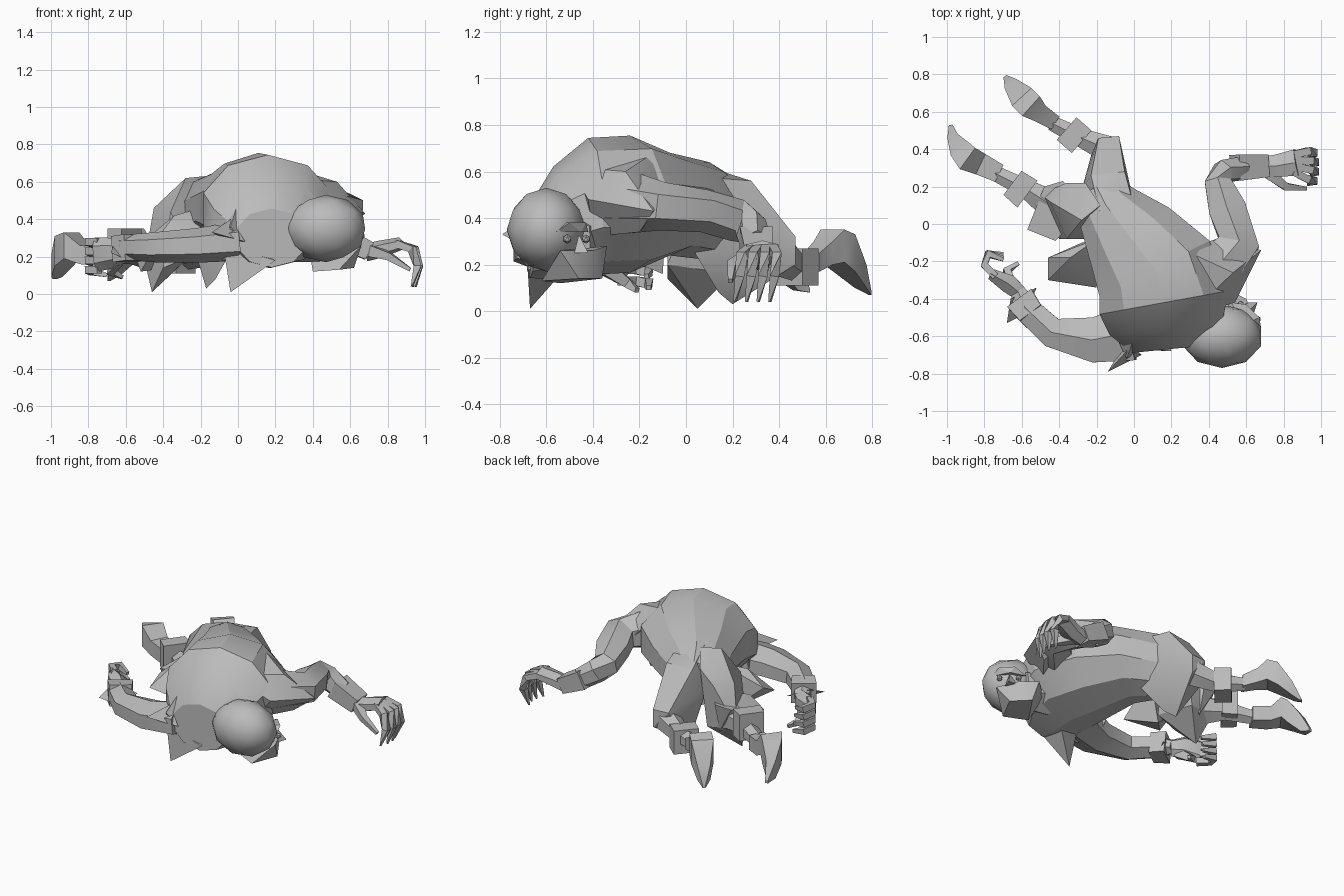
import bpy
import bmesh
import math
from mathutils import Vector

if "Cube" in bpy.data.objects:
    bpy.data.objects.remove(bpy.data.objects["Cube"], do_unlink=True)

stone = bpy.data.materials.new("plain_grey")
stone.use_nodes = True
grey = (0.5, 0.5, 0.5, 1)
stone.diffuse_color = grey
stone.node_tree.nodes["Principled BSDF"].inputs["Base Color"].default_value = grey

UNIT = 0.01  # coordinates below are in hundredths


def finish(name, mesh_builder, angle=28):
    """Turn a bmesh into a shaded object with the shared material."""
    bmesh.ops.recalc_face_normals(mesh_builder, faces=mesh_builder.faces)
    mesh = bpy.data.meshes.new(name)
    mesh_builder.to_mesh(mesh)
    mesh_builder.free()
    mesh.materials.append(stone)
    part = bpy.data.objects.new(name, mesh)
    bpy.context.collection.objects.link(part)
    bpy.ops.object.select_all(action="DESELECT")
    part.select_set(True)
    bpy.context.view_layer.objects.active = part
    bpy.ops.object.shade_smooth_by_angle(angle=math.radians(angle))
    return part


def hull(name, *points):
    """Faceted solid wrapped around a few corner points."""
    builder = bmesh.new()
    for point in points:
        builder.verts.new(Vector(point) * UNIT)
    result = bmesh.ops.convex_hull(builder, input=builder.verts)
    loose = [v for v in result["geom_interior"] if isinstance(v, bmesh.types.BMVert)]
    bmesh.ops.delete(builder, geom=loose, context="VERTS")
    return finish(name, builder)


def loft(name, *stations, sides=6, upright=False):
    """Skin rings along a path; each station is x, y, z, half width, half height."""
    builder = bmesh.new()
    centres = [Vector(s[:3]) * UNIT for s in stations]
    grow = UNIT / math.cos(math.pi / sides)
    rings = []
    for i, station in enumerate(stations):
        ahead = centres[min(i + 1, len(centres) - 1)]
        behind = centres[max(i - 1, 0)]
        tangent = ahead - behind
        if upright:
            tangent.z = 0
        tangent.normalize()
        side = tangent.cross(Vector((0, 0, 1))).normalized()
        up = side.cross(tangent)
        wide, tall = station[3] * grow, station[4] * grow
        ring = []
        for k in range(sides):
            turn = 2 * math.pi * (k + 0.5) / sides
            offset = side * wide * math.cos(turn) + up * tall * math.sin(turn)
            ring.append(builder.verts.new(centres[i] + offset))
        rings.append(ring)
    for first, second in zip(rings, rings[1:]):
        for k in range(sides):
            n = (k + 1) % sides
            builder.faces.new((first[k], first[n], second[n], second[k]))
    builder.faces.new(rings[0])
    builder.faces.new(rings[-1])
    return finish(name, builder)


def ball(name, centre, radii, detail=2):
    """Stretched low-poly sphere."""
    builder = bmesh.new()
    bmesh.ops.create_icosphere(builder, subdivisions=detail, radius=1)
    for v in builder.verts:
        v.co = Vector([(c + r * p) * UNIT for c, r, p in zip(centre, radii, v.co)])
    return finish(name, builder, 40)


# Hunched torso, from pelvis to collar
loft("torso",
     (-20, 20, 42, 12, 15), (-15, 10, 43, 17, 20), (-2, -7, 46, 26, 21),
     (11, -24, 46, 33, 28), (16, -42, 45, 35, 28), (17, -57, 38, 30, 23),
     (18, -67, 30, 19, 15), sides=10, upright=True)

# Shoulder cowl and hanging cloth points
hull("left_shoulder_cowl", (54, -42, 48), (53, -26, 60), (27, -14, 68), (44, -8, 48),
     (68, -14, 43), (28, -50, 62), (56, -20, 34), (40, -40, 32))
hull("right_shoulder_cowl", (-4, -72, 36), (-18, -42, 40), (4, -50, 62), (-8, -64, 18),
     (10, -64, 20), (-14, -48, 22))
hull("front_cloth_point", (-4, -67, 1), (-8, -66, 26), (20, -68, 18), (16, -52, 18), (0, -52, 28))
hull("collar_point", (-14, -79, 33), (-4, -68, 40), (4, -70, 28), (-4, -62, 28))
hull("right_side_cloth", (-46, -18, 32), (-46, -30, 26), (-34, -18, 42), (-20, -34, 26),
     (-20, -8, 46), (-28, -10, 16))

# Head with cap, jaw and facial features
ball("head", (47, -60, 35), (22, 17, 18))
hull("jaw", (66, -54, 26), (60, -40, 26), (48, -34, 28), (62, -46, 14), (52, -36, 14),
     (40, -54, 12), (54, -62, 13), (38, -42, 24))
hull("nose", (62, -46, 33), (66, -42, 25), (64, -48, 25), (58, -42, 25))
hull("brow", (68, -56, 34), (67, -50, 38), (60, -43, 38), (52, -42, 34), (62, -45, 34), (58, -54, 38))
for label, spot in (("left", (66, -51, 31)), ("right", (57, -43, 31))):
    ball(label + "_eye", spot, (2, 2, 2), 1)
loft("neck", (30, -48, 32, 13, 13), (48, -52, 30, 11, 11))

# Left arm, bent back with the hand resting on its fingertips
loft("left_upper_arm", (42, -26, 47, 13, 12), (56, -10, 45, 11, 9),
     (50, 8, 43, 10, 8), (45, 22, 39, 7, 8), (48, 28, 36, 6, 7), (58, 30, 29, 6, 6), sides=6)
loft("left_forearm", (54, 30, 31, 7, 6), (70, 31, 23, 6, 5), sides=4)
loft("left_palm", (68, 31, 22, 5, 4), (76, 31, 24, 6, 4), (87, 33, 27, 7, 3), sides=6)
for k in range(4):
    y = 23 + 5 * k
    bow = 2 * math.sin(k)
    loft("left_finger", (85, 28 + 3 * k, 27, 2, 2), (93 + bow, y + 1, 24, 2, 2),
         (96 + bow / 2, y, 15, 2, 2), (93 + bow, y - 2, 4, 0.5, 0.5), sides=4)
loft("left_thumb", (72, 27, 23, 3, 3), (81, 20, 20, 2, 2), (92, 19, 13, 1, 1), sides=4)

# Right arm, swept forward around the body
loft("right_upper_arm", (-2, -58, 28, 15, 9), (-22, -62, 26, 12, 8),
     (-44, -58, 25, 8, 7), (-58, -45, 25, 7, 6), (-62, -36, 23, 4, 4), sides=6)
loft("right_cuff", (-55, -48, 25, 7, 7), (-61, -40, 24, 8, 7), sides=4)
hull("right_cuff_point", (-68, -53, 22), (-66, -40, 28), (-58, -48, 18), (-52, -34, 22))
loft("right_palm", (-61, -37, 22, 4, 5), (-67, -32, 22, 5, 7), (-76, -27, 21, 3, 8), sides=6)
for k in range(4):
    z = 13 + 5 * k
    loft("right_finger", (-74, -28, z, 2, 2), (-80, -22, z, 2, 2), (-78, -16, z - 1, 2, 2),
         (-70, -16 - k, z - 3, 1, 1), sides=4)
loft("right_thumb", (-64, -34, 18, 2, 3), (-68, -25, 12, 2, 2), (-62, -21, 9, 1, 1), sides=4)

# Thighs folded under the hips, knees on the ground
hull("left_thigh", (2, 2, 58), (-18, 6, 63), (-5, 28, 56), (-23, 26, 55), (-8, 47, 32),
     (-19, 46, 32), (-8, 47, 20), (-22, 40, 20), (-17, 20, 3), (-12, 14, 8),
     (-2, 16, 26), (-1, 2, 28), (-28, 18, 40))
hull("right_thigh", (-18, 10, 63), (-28, 2, 62), (-36, -8, 44), (-45, 12, 46), (-36, 22, 46),
     (-26, 22, 55), (-46, 5, 1), (-50, 16, 18), (-30, 20, 16), (-26, -8, 20), (-40, -8, 14))
hull("right_knee_cloth", (-48, 20, 32), (-38, 23, 34), (-26, 8, 36), (-42, -9, 30),
     (-57, -3, 26), (-52, 0, 12), (-38, 18, 14))

# Lower legs: shin, square cuff and pointed foot
loft("left_shin", (-14, 40, 24, 7, 8), (-28, 46, 20, 5, 6), (-44, 54, 21, 4, 4))
loft("left_cuff", (-28, 44, 19, 8, 8), (-36, 51, 19, 8, 8), sides=4)
loft("left_foot", (-42, 54, 21, 4, 4), (-50, 59, 25, 5, 5), (-55, 63, 28, 7, 7),
     (-60, 68, 25, 7, 8), (-66, 75, 15, 4, 5), (-69, 79, 8, 1, 1), sides=4, upright=True)
loft("right_shin", (-44, 10, 22, 8, 9), (-58, 19, 23, 5, 6), (-76, 28, 20, 4, 4))
loft("right_cuff", (-57, 16, 26, 9, 9), (-65, 22, 26, 8, 9), sides=4)
loft("right_foot", (-72, 27, 20, 5, 5), (-82, 32, 21, 6, 5), (-89, 35, 26, 7, 7),
     (-93, 40, 23, 6, 8), (-97, 47, 15, 3, 6), (-98, 53, 9, 1, 1), sides=4, upright=True)
